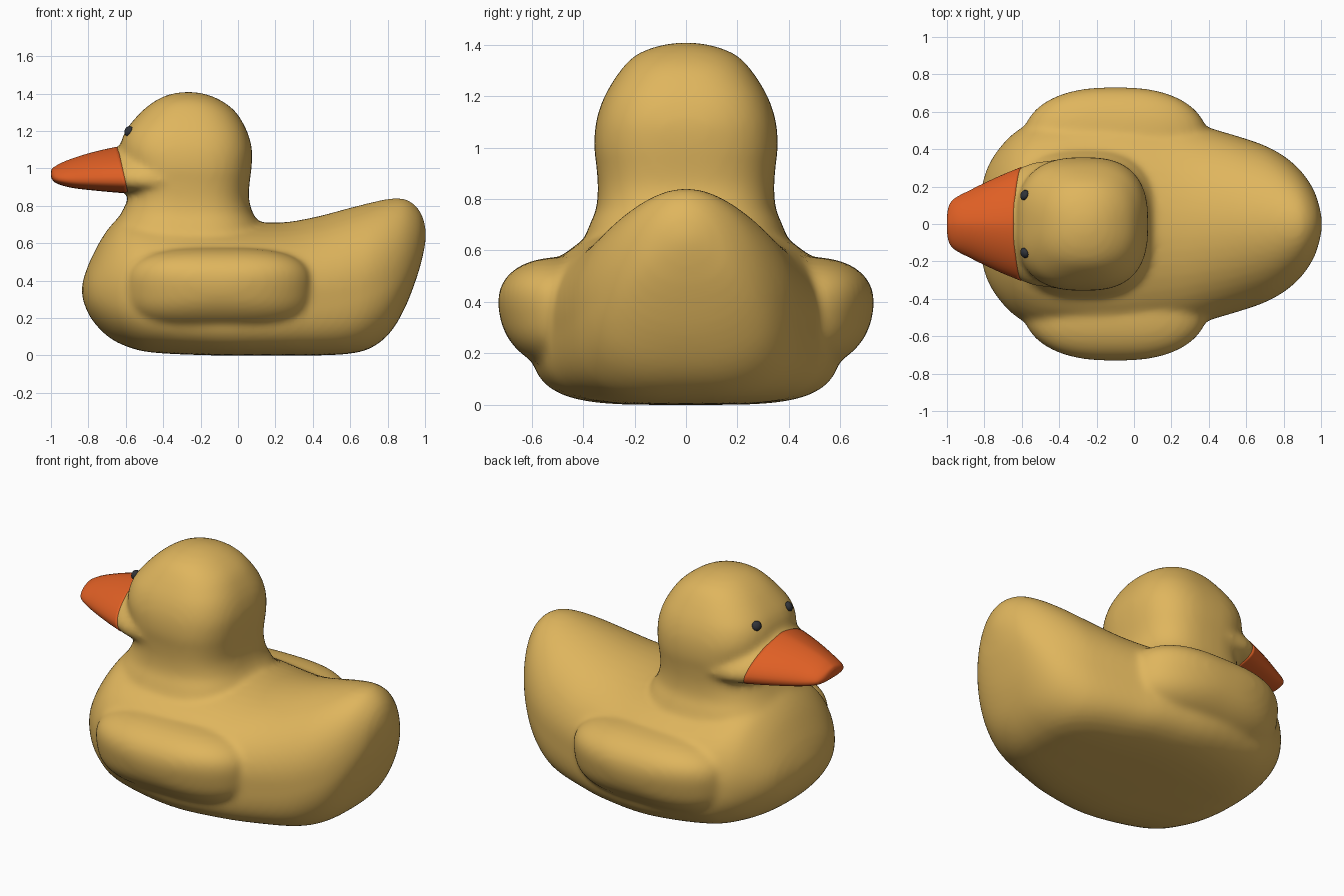
import bpy, bmesh, math
from mathutils import Vector

if "Cube" in bpy.data.objects:
    bpy.data.objects.remove(bpy.data.objects["Cube"])

def material(name, rgb):
    m = bpy.data.materials.new(name)
    m.diffuse_color = (*rgb, 1)
    m.use_nodes = True
    m.node_tree.nodes["Principled BSDF"].inputs["Base Color"].default_value = m.diffuse_color
    return m

yellow = material("warm yellow", (0.74, 0.465, 0.11))
orange = material("orange", (0.74, 0.115, 0.018))
black = material("eye black", (0.03, 0.033, 0.04))

def smooth_rows(rows, steps=4):
    """Catmull-Rom interpolation between rows of section values."""
    out = []
    for i in range(len(rows) - 1):
        p0, p1 = rows[max(i - 1, 0)], rows[i]
        p2, p3 = rows[i + 1], rows[min(i + 2, len(rows) - 1)]
        for s in range(steps):
            t = s / steps
            out.append([0.5 * (2 * b + (c - a) * t + (2 * a - 5 * b + 4 * c - d) * t * t
                               + (3 * b - a - 3 * c + d) * t ** 3)
                        for a, b, c, d in zip(p0, p1, p2, p3)])
    return out + [list(rows[-1])]

def spow(v, e):
    return math.copysign(abs(v) ** e, v)

def section(w, bottom, top, mid, n_low, n_up, count=48):
    """Rounded profile with separate roundness above and below its widest height."""
    pts = []
    for k in range(count):
        a = 2 * math.pi * k / count
        c, s = math.cos(a), math.sin(a)
        n = n_up if s >= 0 else n_low
        h = top - mid if s >= 0 else mid - bottom
        pts.append((w * spow(c, 2 / n), mid + h * spow(s, 2 / n)))
    return pts

def loft(bm, rings):
    loops = [[bm.verts.new(p) for p in ring] for ring in rings]
    n = len(loops[0])
    for a, b in zip(loops, loops[1:]):
        for k in range(n):
            bm.faces.new((a[k], a[(k + 1) % n], b[(k + 1) % n], b[k]))
    bm.faces.new(loops[0][::-1])
    bm.faces.new(loops[-1])

def finish(bm, name, mat):
    bmesh.ops.recalc_face_normals(bm, faces=bm.faces[:])
    for f in bm.faces:
        f.smooth = True
    me = bpy.data.meshes.new(name)
    bm.to_mesh(me)
    bm.free()
    me.materials.append(mat)
    ob = bpy.data.objects.new(name, me)
    bpy.context.collection.objects.link(ob)
    return ob

duck = bmesh.new()

# Body and tail: x, half width, bottom, top, widest height, lower roundness
body_rows = [
    (-0.835, 0.04, 0.33, 0.37, 0.35, 2.2), (-0.82, 0.17, 0.27, 0.43, 0.35, 2.2),
    (-0.78, 0.31, 0.19, 0.53, 0.35, 2.3), (-0.70, 0.43, 0.105, 0.67, 0.35, 2.4),
    (-0.60, 0.515, 0.05, 0.76, 0.35, 2.7), (-0.45, 0.575, 0.015, 0.76, 0.35, 3.2),
    (-0.10, 0.61, 0.0, 0.73, 0.35, 4.0), (0.20, 0.575, 0.0, 0.71, 0.35, 4.0),
    (0.40, 0.515, 0.0, 0.738, 0.35, 3.8), (0.60, 0.455, 0.01, 0.79, 0.37, 3.4),
    (0.72, 0.41, 0.045, 0.82, 0.40, 3.0), (0.82, 0.35, 0.13, 0.84, 0.43, 2.7),
    (0.90, 0.275, 0.27, 0.835, 0.48, 2.4), (0.96, 0.185, 0.43, 0.79, 0.55, 2.2),
    (0.99, 0.10, 0.54, 0.735, 0.62, 2.0), (1.005, 0.03, 0.62, 0.67, 0.645, 2.0)]
loft(duck, [[(x, y, z) for y, z in section(w, b, t, m, n, 1.95)]
            for x, w, b, t, m, n in smooth_rows(body_rows)])

# Head and neck: z, front x, back x, half width
head_rows = [
    (0.50, -0.68, 0.14, 0.42), (0.60, -0.68, 0.14, 0.41), (0.70, -0.66, 0.115, 0.375),
    (0.76, -0.625, 0.08, 0.35), (0.84, -0.59, 0.058, 0.343), (0.92, -0.595, 0.062, 0.348),
    (1.00, -0.61, 0.072, 0.357), (1.10, -0.63, 0.075, 0.35), (1.20, -0.602, 0.048, 0.317),
    (1.30, -0.52, -0.01, 0.255), (1.36, -0.445, -0.085, 0.195),
    (1.395, -0.37, -0.165, 0.11), (1.409, -0.29, -0.24, 0.025)]
head_rings = []
for z, x0, x1, w in smooth_rows(head_rows):
    c, r = (x0 + x1) / 2, (x1 - x0) / 2
    n = 2.7 if z < 1.2 else 2.7 - 2.5 * (z - 1.2)
    angles = [2 * math.pi * k / 48 for k in range(48)]
    head_rings.append([(c + r * spow(math.cos(a), 2 / n), w * spow(math.sin(a), 2 / n), z)
                       for a in angles])
loft(duck, head_rings)

def beak_rings(rows):
    """Flat-bottomed, arched sections leaning back toward the chin."""
    rings = []
    for x, w, b, t in smooth_rows(rows):
        lean = 0.22 * min(max((x + 1) / 0.4, 0), 1)
        rings.append([(x - lean * (z - 0.9), y, z)
                      for y, z in section(w, b, t, b + 0.3 * (t - b), 2.8, 1.65)])
    return rings

# Cheeks carrying the beak's shape back into the head
loft(duck, beak_rings([
    (-0.70, 0.23, 0.90, 1.07), (-0.595, 0.303, 0.868, 1.114),
    (-0.50, 0.335, 0.86, 1.13), (-0.35, 0.345, 0.86, 1.13), (-0.20, 0.335, 0.87, 1.12)]))

# Wings: rounded slabs bulging from each side
for side in (-1, 1):
    res = bmesh.ops.create_uvsphere(duck, u_segments=64, v_segments=40, radius=1)
    for v in res["verts"]:
        x, y, z = v.co
        xz = (abs(x) ** 3 + abs(z) ** 3) ** (2.3 / 3)
        r = (xz + abs(y) ** 2.3) ** (-1 / 2.3)
        x, y, z = x * r * 0.5, y * r * 0.305, z * r * 0.228
        v.co = (-0.1 + x, side * (0.42 + y + 0.2 * z), 0.347 + z)

# Fuse into a single soft skin
skin = finish(duck, "body", yellow)
rm = skin.modifiers.new("fuse", 'REMESH')
rm.mode = 'VOXEL'
rm.voxel_size = 0.018
rm.use_smooth_shade = True
sm = skin.modifiers.new("soften", 'SMOOTH')
sm.factor = 0.5
sm.iterations = 10

# Beak: x, half width, bottom, top
bm = bmesh.new()
loft(bm, beak_rings([
    (-1.0, 0.04, 0.955, 0.985), (-0.993, 0.085, 0.94, 1.0), (-0.975, 0.122, 0.923, 1.012),
    (-0.94, 0.148, 0.909, 1.03), (-0.88, 0.178, 0.895, 1.052), (-0.80, 0.217, 0.885, 1.075),
    (-0.70, 0.262, 0.875, 1.098), (-0.595, 0.304, 0.866, 1.117)]))
finish(bm, "beak", orange)

# Eyes: small flattened beads on the face
for side, label in ((-1, "left"), (1, "right")):
    bm = bmesh.new()
    bmesh.ops.create_uvsphere(bm, u_segments=20, v_segments=12, radius=1)
    bmesh.ops.scale(bm, vec=(0.028, 0.028, 0.02), verts=bm.verts[:])
    rot = Vector((-0.8, side * 0.4, 0.45)).to_track_quat('Z', 'Y')
    bmesh.ops.rotate(bm, cent=(0, 0, 0), matrix=rot.to_matrix(), verts=bm.verts[:])
    bmesh.ops.translate(bm, vec=(-0.585, side * 0.155, 1.2), verts=bm.verts[:])
    finish(bm, label + "_eye", black)
